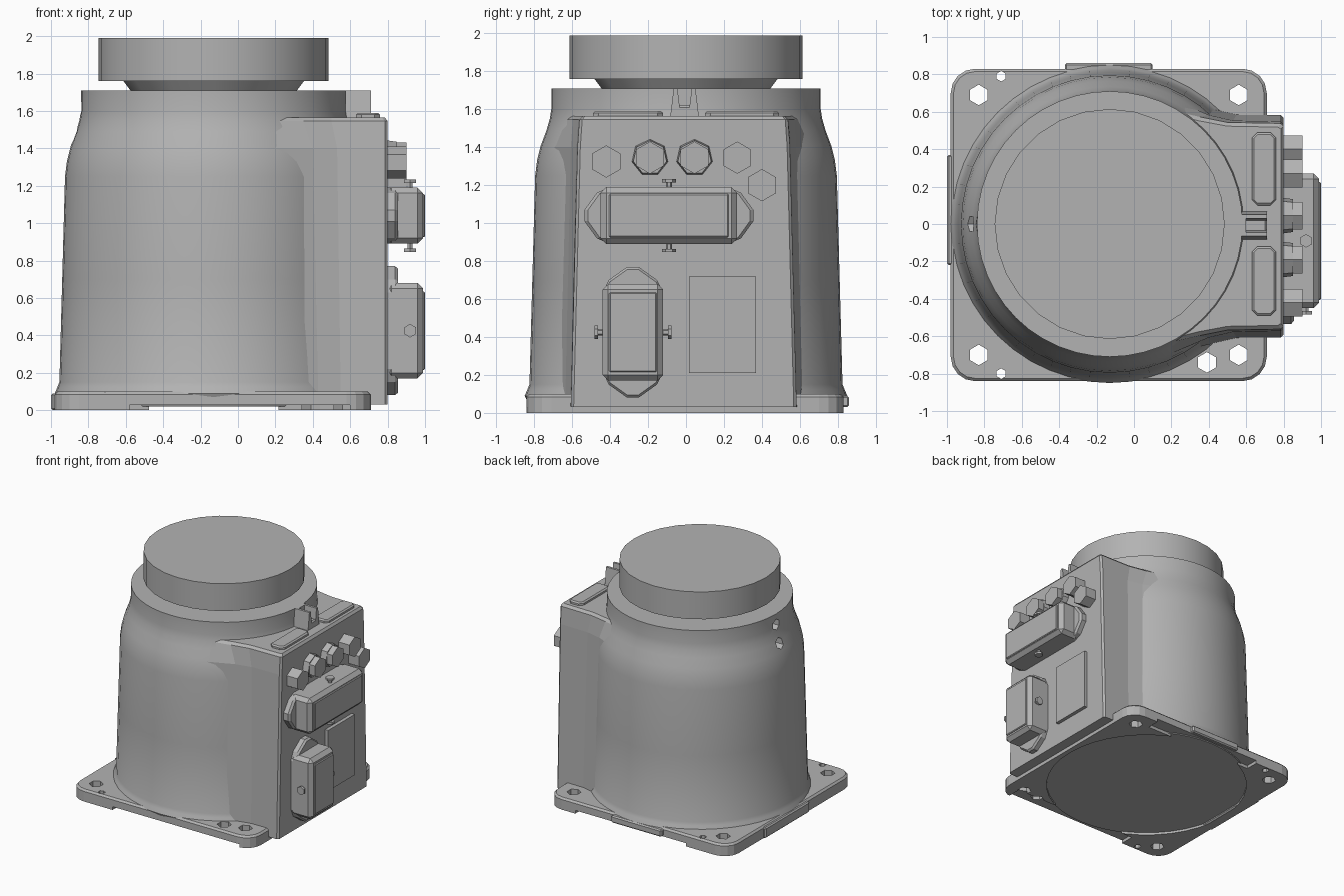
import bpy, bmesh, math
from mathutils import Vector, Matrix

old = bpy.data.objects.get("Cube")
if old:
    bpy.data.objects.remove(old, do_unlink=True)

grey = bpy.data.materials.new("plain grey")
grey.use_nodes = True
colour = (0.45, 0.45, 0.45, 1)
grey.diffuse_color = colour
grey.node_tree.nodes["Principled BSDF"].inputs["Base Color"].default_value = colour

CX, FACE = -0.13, 0.80      # barrel axis, connector panel plane


def finish(bm, name, smooth=False):
    bmesh.ops.recalc_face_normals(bm, faces=bm.faces)
    mesh = bpy.data.meshes.new(name)
    bm.to_mesh(mesh)
    bm.free()
    mesh.materials.append(grey)
    ob = bpy.data.objects.new(name, mesh)
    bpy.context.collection.objects.link(ob)
    if smooth:
        bpy.ops.object.select_all(action='DESELECT')
        ob.select_set(True)
        bpy.context.view_layer.objects.active = ob
        bpy.ops.object.shade_smooth_by_angle(angle=math.radians(32))
    return ob


def loft(name, loops, smooth=False):
    """Skin matching closed loops of points and cap both ends."""
    bm = bmesh.new()
    rings = [[bm.verts.new(p) for p in loop] for loop in loops]
    n = len(rings[0])
    for a, b in zip(rings, rings[1:]):
        for i in range(n):
            j = (i + 1) % n
            bm.faces.new((a[i], a[j], b[j], b[i]))
    bm.faces.new(rings[0])
    bm.faces.new(rings[-1])
    return finish(bm, name, smooth)


def lathe(name, profile, sides):
    turns = [2 * math.pi * i / sides for i in range(sides)]
    return loft(name, [[(CX + r * math.cos(t), r * math.sin(t), z) for t in turns]
                       for r, z in profile], True)


def box(name, x, y, z, bevel=0):
    bm = bmesh.new()
    bmesh.ops.create_cube(bm, size=1)
    for v in bm.verts:
        v.co = [(a + b) / 2 + c * (b - a) for c, (a, b) in zip(v.co, (x, y, z))]
    if bevel:
        bmesh.ops.bevel(bm, geom=bm.edges[:], offset=bevel, segments=1, affect='EDGES')
    return finish(bm, name)


def rod(name, start, end, r1, r2=None, sides=6):
    a, b = Vector(start), Vector(end)
    bm = bmesh.new()
    turn = (b - a).to_track_quat('Z', 'Y').to_matrix().to_4x4()
    bmesh.ops.create_cone(bm, cap_ends=True, segments=sides, radius1=r1,
                          radius2=r1 if r2 is None else r2, depth=(b - a).length,
                          matrix=Matrix.Translation((a + b) / 2) @ turn)
    return finish(bm, name)


def cut(ob, cutters):
    """Subtract the cutters, keep the result and drop the cutters."""
    for c in cutters:
        c.hide_render = True
        mod = ob.modifiers.new("cut", 'BOOLEAN')
        mod.object, mod.operation, mod.solver = c, 'DIFFERENCE', 'EXACT'
    graph = bpy.context.evaluated_depsgraph_get()
    mesh = bpy.data.meshes.new_from_object(ob.evaluated_get(graph))
    ob.modifiers.clear()
    ob.data = mesh
    for c in cutters:
        bpy.data.objects.remove(c, do_unlink=True)


# Mounting plate with rounded corners, bolt holes and a relieved underside
def plate_loop(z, inset=0):
    pts = []
    for q, (x, y) in enumerate([(0.58, 0.70), (-0.85, 0.70), (-0.85, -0.71), (0.58, -0.71)]):
        for i in range(5):
            t = math.pi / 2 * (q + i / 4)
            r = 0.13 - inset
            pts.append((x + r * math.cos(t), y + r * math.sin(t), z))
    return pts


plate = loft("mounting_plate", [plate_loop(0), plate_loop(0.085), plate_loop(0.1, 0.015)])
holes = [(-0.83, 0.69, 0.055), (0.56, 0.69, 0.055), (-0.83, -0.70, 0.055),
         (0.39, -0.74, 0.055), (0.56, -0.70, 0.055), (-0.71, 0.79, 0.028), (-0.71, -0.80, 0.028)]
cutters = [rod("hole_cutter", (x, y, -0.1), (x, y, 0.3), r) for x, y, r in holes]
cutters.append(rod("recess_cutter", (CX, 0, -0.1), (CX, 0, 0.02), 0.80, sides=40))
cutters.append(box("front_gap_cutter", (-0.58, 0.60), (-1, -0.72), (-0.1, 0.027)))
cutters.append(box("back_gap_cutter", (-0.58, 0.45), (0.72, 1), (-0.1, 0.027)))
cut(plate, cutters)
box("plate_side_tab", (-1.0, -0.9), (-0.22, 0.37), (0.0, 0.09), 0.01)
box("plate_back_tab", (-0.37, 0.10), (0.75, 0.86), (0.03, 0.09), 0.01)

# Barrel: foot fillet, tapered wall, shoulder and collar
barrel = lathe("barrel", [(0.815, 0.02), (0.85, 0.09), (0.835, 0.125), (0.825, 0.15),
                          (0.81, 0.7), (0.795, 1.25), (0.785, 1.33), (0.765, 1.41),
                          (0.735, 1.49), (0.718, 1.55), (0.71, 1.60), (0.71, 1.71)], 48)
cut(barrel, [rod("vent_cutter", (-1.1, 0, z), (-0.72, 0, z), 0.045) for z in (1.47, 1.62)])
lathe("neck", [(0.43, 1.69), (0.49, 1.77)], 12)
lathe("top_cap", [(0.615, 1.76), (0.615, 1.99)], 28)


# Connector housing, slightly tapered and flared into the barrel
def housing_loop(z, side):
    return [(x, y - 0.012, z) for x, y in side] + [(x, -y - 0.012, z) for x, y in reversed(side)]


loft("side_housing", [
    housing_loop(0.03, [(0.2, 0.68), (0.43, 0.625), (0.55, 0.598), (FACE - 0.015, 0.595), (FACE, 0.58)]),
    housing_loop(1.40, [(0.2, 0.68), (0.40, 0.595), (0.53, 0.565), (FACE - 0.015, 0.56), (FACE, 0.545)]),
    housing_loop(1.545, [(0.2, 0.62), (0.35, 0.585), (0.50, 0.555), (FACE - 0.015, 0.55), (FACE, 0.535)]),
    housing_loop(1.565, [(0.2, 0.60), (0.34, 0.565), (0.50, 0.535), (FACE - 0.03, 0.53), (FACE - 0.015, 0.52)]),
])

# Housing top: lug with two fins, and two raised pads
box("lug_block", (0.5, 0.71), (-0.06, 0.045), (1.55, 1.62), 0.01)
box("lug_bridge", (0.5, 0.60), (-0.05, 0.04), (1.60, 1.71))
for name, y in (("right", -0.055), ("left", 0.04)):
    loft(name + "_lug_fin", [[(x, y + s * w, z) for x, s in
                              ((0.5, -1), (0.71, -1), (0.71, 1), (0.5, 1))]
                             for w, z in ((0.028, 1.56), (0.010, 1.71))])
for name, y0, y1 in (("right", -0.49, -0.12), ("left", 0.10, 0.49)):
    loft(name + "_top_pad", [[(x, y, z) for x, y in (
        (0.63 + d, y0 + 0.03), (0.66, y0 + d), (0.73, y0 + d), (0.76 - d, y0 + 0.03),
        (0.76 - d, y1 - 0.03), (0.73, y1 - d), (0.66, y1 - d), (0.63 + d, y1 - 0.03))]
        for z, d in ((1.55, 0), (1.58, 0), (1.59, 0.012))])

# Row of round plugs
for name, y, z in (("first", -0.42, 1.325), ("fourth", 0.27, 1.345), ("fifth", 0.40, 1.20)):
    rod(name + "_plug", (FACE - 0.02, y, z), (0.90, y, z), 0.085)
for name, y in (("second", -0.19), ("third", 0.045)):
    rod(name + "_plug_base", (FACE - 0.02, y, 1.345), (0.85, y, 1.345), 0.10, 0.09, 7)
    rod(name + "_plug", (0.84, y, 1.345), (0.90, y, 1.345), 0.085, sides=6)


# Connectors: pointed flange, bevelled shell, front lid and two screw knobs
def connector(name, cy, cz, half_long, half_wide, tip, vertical):
    def at(x, u, v):
        return (x, cy + v, cz + u) if vertical else (x, cy + u, cz + v)

    a, b = half_long, half_wide
    outline = [(a - 0.05, b), (a + 0.02, b * 0.8), (tip, 0.03), (tip, -0.03),
               (a + 0.02, -b * 0.8), (a - 0.05, -b)]
    outline += [(-u, -v) for u, v in outline]
    loft(name + "_flange", [[at(x, u * k, v * k) for u, v in outline]
                            for x, k in ((FACE - 0.01, 1), (0.84, 1), (0.855, 0.96))])

    def block(part, x0, x1, p, q, bevel):
        lo, hi = at(x0, -p, -q), at(x1, p, q)
        box(name + part, *zip(lo, hi), bevel)

    block("_shell", FACE - 0.01, 0.99, a, b, 0.03)
    block("_lid", 0.95, 1.0, a - 0.045, b - 0.035, 0.006)
    for s in (-1, 1):
        rod(name + "_screw", at(0.92, 0, s * (b - 0.02)), at(0.92, 0, s * (b + 0.04)), 0.016)
        rod(name + "_knob", at(0.92, 0, s * (b + 0.025)), at(0.92, 0, s * (b + 0.043)), 0.036)


connector("upper_connector", -0.09, 1.04, 0.36, 0.15, 0.445, False)
connector("lower_connector", -0.28, 0.425, 0.255, 0.16, 0.345, True)

# Blank label plate
box("panel_plate", (FACE - 0.01, 0.83), (0.015, 0.37), (0.21, 0.72))
